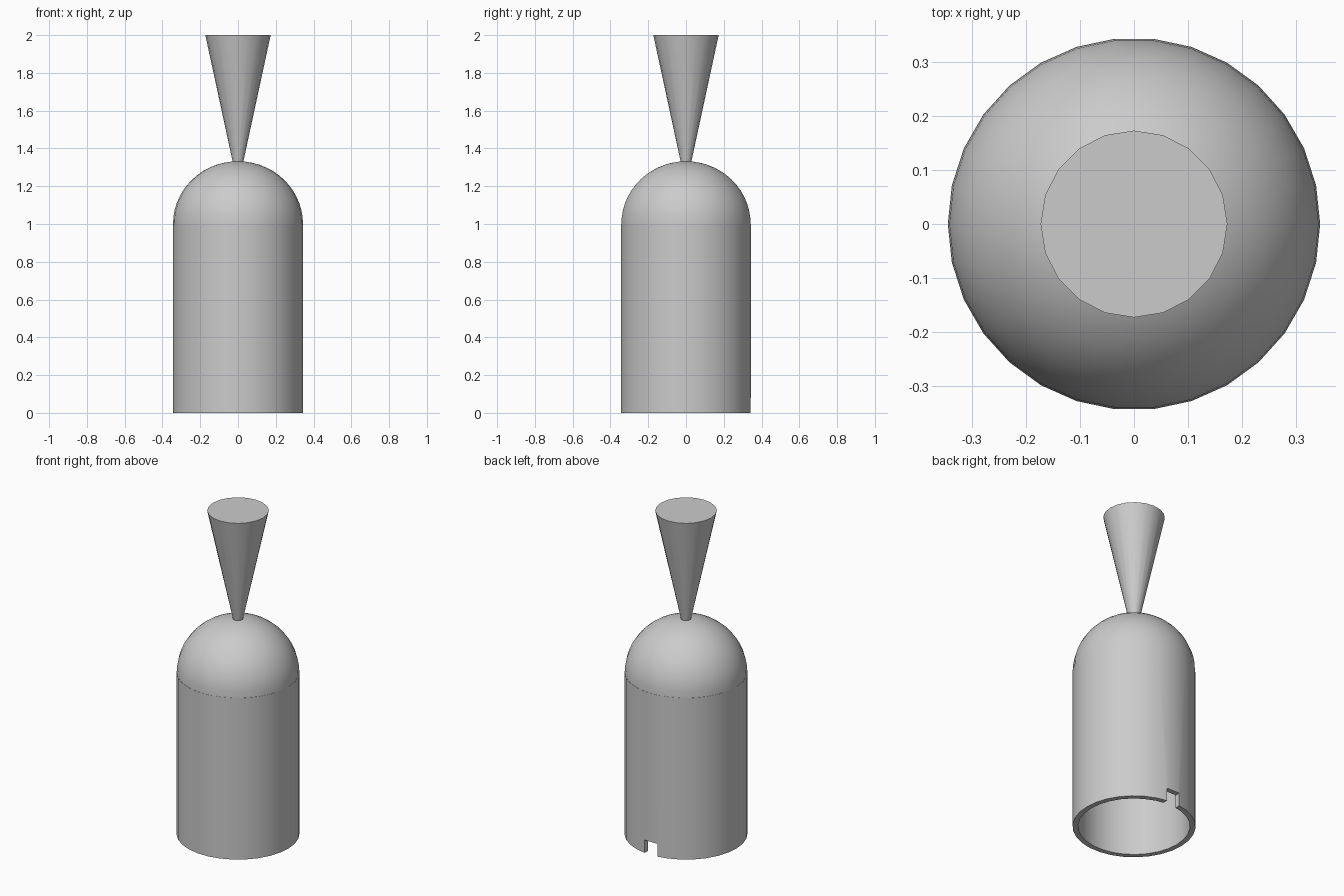
import bpy, bmesh, math

if "Cube" in bpy.data.objects:
    bpy.data.objects.remove(bpy.data.objects["Cube"])

grey = bpy.data.materials.new("plain grey")
grey.diffuse_color = (0.6, 0.6, 0.6, 1)
grey.use_nodes = True
grey.node_tree.nodes["Principled BSDF"].inputs["Base Color"].default_value = grey.diffuse_color


def lathe(name, profile, sides, closed):
    """Revolve (radius, height) points around the z axis."""
    bm = bmesh.new()
    rings = []
    for r, z in profile:
        if r < 1e-5:
            rings.append([bm.verts.new((0, 0, z))] * sides)
        else:
            rings.append([bm.verts.new((r * math.cos(2 * math.pi * i / sides),
                                        r * math.sin(2 * math.pi * i / sides), z))
                          for i in range(sides)])
    n = len(rings)
    for k in range(n if closed else n - 1):
        a, b = rings[k], rings[(k + 1) % n]
        for i in range(sides):
            j = (i + 1) % sides
            corners = list(dict.fromkeys((a[i], a[j], b[j], b[i])))
            if len(corners) > 2:
                bm.faces.new(corners)
    if not closed:  # flat caps on open ends
        for ring in (rings[0], rings[-1]):
            if len(set(ring)) > 2:
                bm.faces.new(ring)
    bmesh.ops.recalc_face_normals(bm, faces=bm.faces)
    mesh = bpy.data.meshes.new(name)
    bm.to_mesh(mesh)
    bm.free()
    mesh.materials.append(grey)
    obj = bpy.data.objects.new(name, mesh)
    bpy.context.collection.objects.link(obj)
    return obj


def select(obj):
    bpy.ops.object.select_all(action='DESELECT')
    obj.select_set(True)
    bpy.context.view_layer.objects.active = obj


def smooth(obj):
    select(obj)
    bpy.ops.object.shade_smooth_by_angle(angle=math.radians(30))


# Hollow tubular body
R, WALL = 0.345, 0.031
body = lathe("body", [(R, 0), (R, 1), (R - WALL, 1), (R - WALL, 0)], 30, True)

# Small notch in the rear rim
bpy.ops.mesh.primitive_cube_add(size=1, location=(0, 0.35, 0.03))
cutter = bpy.context.object
cutter.name = "notch_cutter"
cutter.scale = (0.088, 0.16, 0.1)
cutter.hide_render = True
cutter.data.materials.append(grey)
select(body)
mod = body.modifiers.new("notch", 'BOOLEAN')
mod.operation = 'DIFFERENCE'
mod.solver = 'EXACT'
mod.object = cutter
bpy.ops.object.modifier_apply(modifier=mod.name)
bpy.data.objects.remove(cutter)
smooth(body)

# Hollow domed top
STEPS = 14
angles = [math.pi / 2 * i / STEPS for i in range(STEPS + 1)]
outer = [(0.344 * math.cos(a), 1 + 0.332 * math.sin(a)) for a in angles]
inner = [((R - WALL) * math.cos(a), 1 + 0.302 * math.sin(a)) for a in reversed(angles)]
profile = [(max(r, 0) if r > 1e-4 else 0, z) for r, z in outer + inner]
# the two poles must not be bridged, so each shell is one open run joined at the rim
dome = lathe("dome", profile[STEPS + 1:] + profile[:STEPS + 1], 30, False)
smooth(dome)

# Flared handle, slightly sunk into the dome
handle = lathe("handle", [(0.025, 1.315), (0.173, 2.0)], 20, False)
smooth(handle)
